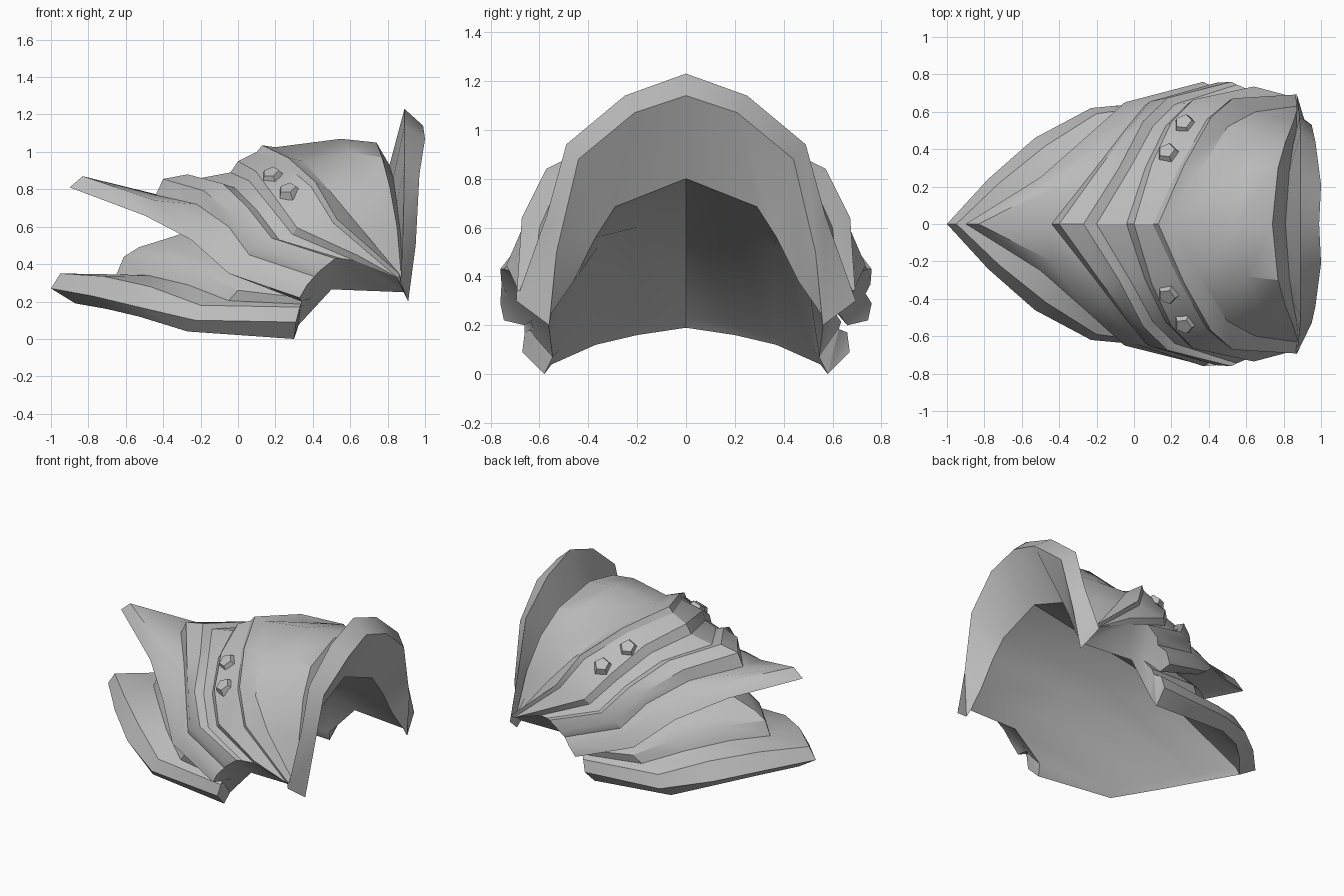
import bpy, bmesh
from mathutils import Vector, Matrix
from mathutils.bvhtree import BVHTree

steel = bpy.data.materials.new("grey_steel")
steel.diffuse_color = (0.5, 0.5, 0.5, 1)


def lift(arch, dx, dy, dz):
    """Raised copy of a half arch; the rise fades towards the hinge end."""
    return [(x + dx * (1 - .12 * i), y + (dy if y else 0), z + dz * (1 - .14 * i))
            for i, (x, y, z) in enumerate(arch)]


def finish(name, bm, angle=0.5):
    bmesh.ops.recalc_face_normals(bm, faces=bm.faces)
    me = bpy.data.meshes.new(name)
    bm.to_mesh(me)
    me.materials.append(steel)
    ob = bpy.data.objects.new(name, me)
    bpy.context.collection.objects.link(ob)
    bpy.ops.object.select_all(action='DESELECT')
    ob.select_set(True)
    bpy.context.view_layer.objects.active = ob
    bpy.ops.object.shade_smooth_by_angle(angle=angle)
    return ob


def shell(name, arches):
    """Closed loft through half arches (centre line to hinge), mirrored in y."""
    bm = bmesh.new()
    rows = []
    for a in arches:
        full = [(x, -y, z) for x, y, z in reversed(a[1:])] + list(a)
        rows.append([bm.verts.new(p) for p in full])
    n = len(rows[0])
    for r, s in zip(rows, rows[1:] + rows[:1]):
        for i in range(n - 1):
            bm.faces.new((r[i], r[i + 1], s[i + 1], s[i]))
    caps = [bm.faces.new([r[k] for r in rows]) for k in (0, -1)]
    bmesh.ops.triangulate(bm, faces=caps)
    bmesh.ops.recalc_face_normals(bm, faces=bm.faces)
    tree = BVHTree.FromBMesh(bm)
    finish(name, bm)
    bm.free()
    return tree


# lower plate: rim, raised step, edge tucked under the lip
rim = [
    [(-.84, 0, .23), (-.67, .19, .20), (-.50, .355, .155), (-.25, .52, .10), (.32, .545, .07)],
    [(-.87, 0, .19), (-.70, .20, .16), (-.53, .37, .12), (-.27, .55, .04), (.30, .58, 0)],
    [(-1.0, 0, .27), (-.78, .24, .23), (-.53, .46, .17), (-.23, .62, .10), (.31, .67, .09)],
    [(-.95, 0, .35), (-.72, .22, .335), (-.47, .42, .28), (-.20, .59, .18), (.33, .66, .17)],
]
step = [
    [(-.65, 0, .345), (-.48, .19, .34), (-.27, .40, .29), (-.05, .56, .205), (.36, .625, .185)],
    [(-.61, 0, .44), (-.42, .21, .43), (-.20, .42, .36), (0, .585, .26), (.385, .635, .215)],
    [(-.53, 0, .49), (-.34, .20, .48), (-.14, .40, .41), (.04, .56, .29), (.40, .62, .235)],
    [(-.26, 0, .575), (-.13, .20, .54), (.02, .38, .47), (.14, .53, .35), (.43, .61, .27)],
]

# projecting lip at the front of the upper shell
lip = [
    [(-.80, 0, .79), (-.45, .20, .67), (-.22, .38, .54), (-.03, .58, .35), (.34, .66, .20)],
    [(-.90, 0, .81), (-.50, .25, .66), (-.25, .47, .53), (-.05, .65, .35), (.33, .745, .22)],
    [(-.83, 0, .87), (-.44, .20, .74), (-.17, .42, .64), (0, .64, .43), (.37, .76, .29)],
]

# stepped bands
band1 = [(-.44, 0, .77), (-.22, .28, .72), (-.05, .50, .60), (.06, .635, .45), (.42, .735, .33)]
band1_up = lift(band1, .04, .02, .085)
band1_end = [(-.27, 0, .88), (-.08, .30, .83), (.05, .55, .705), (.18, .675, .54), (.52, .76, .43)]
groove = [(-.20, 0, .86), (-.02, .30, .81), (.10, .52, .69), (.22, .64, .53), (.55, .745, .43)]
band2 = [(-.04, 0, .89), (.06, .30, .845), (.17, .525, .71), (.29, .645, .56), (.62, .715, .42)]
band2_up = lift(band2, .04, .02, .06)
band2_end = [(.10, 0, 1.0), (.24, .30, .94), (.39, .56, .815), (.51, .66, .62), (.85, .68, .33)]
collar = lift(band2_end, .03, .012, .035)

# smooth dome
dome = [
    [(.20, 0, 1.025), (.35, .28, .95), (.50, .52, .78), (.65, .60, .60), (.87, .63, .32)],
    [(.55, 0, 1.07), (.60, .28, 1.0), (.68, .48, .80), (.76, .57, .60), (.87, .625, .31)],
    [(.74, 0, 1.05), (.77, .30, .97), (.81, .44, .82), (.85, .54, .60), (.875, .62, .31)],
]

# flared flange at the open end
flange = [
    [(.81, 0, .93), (.83, .28, .86), (.85, .42, .72), (.87, .52, .55), (.88, .62, .30)],
    [(.89, 0, 1.23), (.89, .25, 1.14), (.89, .49, .94), (.885, .57, .65), (.87, .695, .30)],
    [(.99, 0, 1.14), (1.0, .21, 1.07), (.97, .44, .88), (.95, .53, .50), (.91, .56, .20)],
]

# inside lining: throat, then the ceiling running down to the rim
lining = [
    [(.82, 0, .80), (.83, .29, .685), (.85, .37, .56), (.87, .46, .38), (.885, .55, .25)],
    [(0, 0, .65), (.10, .20, .60), (.24, .36, .52), (.36, .50, .38), (.50, .57, .265)],
]

surface = shell("armour_shell", rim + step + lip
                + [band1, band1_up, band1_end, groove, band2, band2_up, band2_end, collar]
                + dome + flange + lining)

# five-sided studs, two on each flank
for side in (-1, 1):
    for k, (x, y, z) in enumerate([(.18, .38, .88), (.27, .535, .79)]):
        loc, nor, _, _ = surface.find_nearest(Vector((x, side * y, z)))
        bm = bmesh.new()
        bmesh.ops.create_cone(bm, cap_ends=True, segments=5, radius1=.066,
                              radius2=.046, depth=.04)
        rot = nor.to_track_quat('Z', 'Y').to_matrix().to_4x4()
        bm.transform(Matrix.Translation(loc + nor * .005) @ rot)
        finish("stud_%s_%d" % ("left" if side > 0 else "right", k + 1), bm)
        bm.free()
